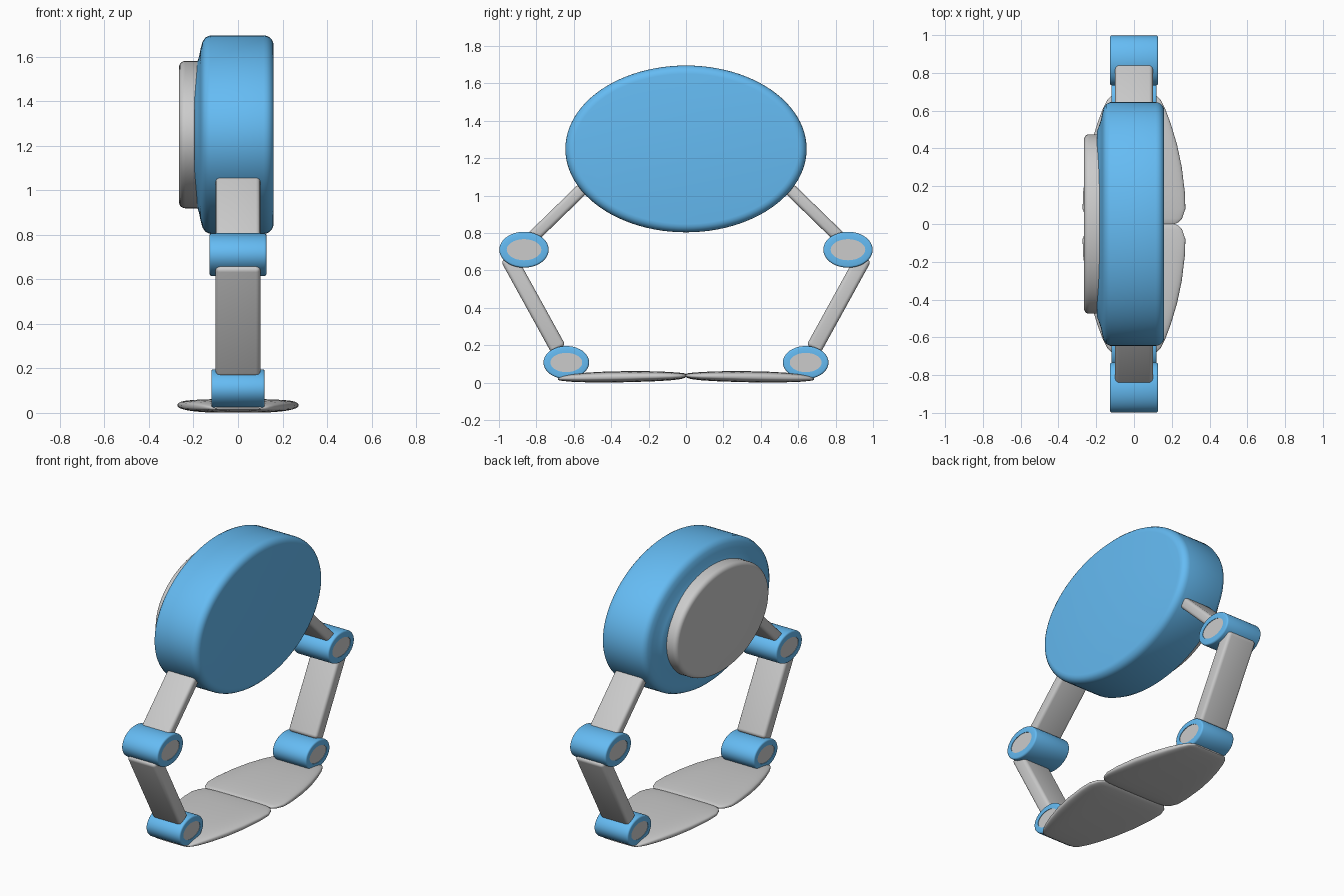
import bpy, bmesh, math
from mathutils import Vector

if "Cube" in bpy.data.objects:
    bpy.data.objects.remove(bpy.data.objects["Cube"])

blue = bpy.data.materials.new("blue")
blue.diffuse_color = (0.13, 0.50, 0.90, 1)
blue.use_nodes = True
blue.node_tree.nodes["Principled BSDF"].inputs["Base Color"].default_value = blue.diffuse_color


def finish(name, bm, mat=None):
    bmesh.ops.recalc_face_normals(bm, faces=bm.faces[:])
    me = bpy.data.meshes.new(name)
    bm.to_mesh(me)
    bm.free()
    ob = bpy.data.objects.new(name, me)
    bpy.context.collection.objects.link(ob)
    if mat:
        me.materials.append(mat)
    bpy.ops.object.select_all(action='DESELECT')
    ob.select_set(True)
    bpy.context.view_layer.objects.active = ob
    bpy.ops.object.shade_smooth_by_angle(angle=math.radians(40))
    return ob


def loft(name, rings, mat=None):
    """Skin a list of point rings and cap both ends."""
    bm = bmesh.new()
    vs = [[bm.verts.new(p) for p in r] for r in rings]
    n = len(vs[0])
    for a, b in zip(vs, vs[1:]):
        for i in range(n):
            j = (i + 1) % n
            bm.faces.new((a[i], a[j], b[j], b[i]))
    bm.faces.new(vs[0])
    bm.faces.new(vs[-1])
    return finish(name, bm, mat)


def oval(name, cy, cz, ry, rz, profile, mat=None, n=72):
    """Oval solid along x; profile is (x, inset from the rim)."""
    ang = [2 * math.pi * i / n for i in range(n)]
    return loft(name, [[(x, cy + (ry - d) * math.cos(t), cz + (rz - d) * math.sin(t))
                        for t in ang] for x, d in profile], mat)


def rounded(x0, x1, r, steps=5):
    """Profile from x0 to x1 with quarter-round rims of radius r."""
    q = [math.pi / 2 * i / steps for i in range(steps + 1)]
    left = [(x0 + r - r * math.cos(t), r - r * math.sin(t)) for t in q]
    right = [(x1 - r + r * math.sin(t), r - r * math.cos(t)) for t in q]
    return left + right


def bar(name, p0, p1, width, thick):
    """Rounded flat bar between two points in the y-z plane."""
    a, b = Vector((0, *p0)), Vector((0, *p1))
    bm = bmesh.new()
    bmesh.ops.create_cube(bm, size=1)
    bmesh.ops.scale(bm, vec=(width, thick, (b - a).length), verts=bm.verts)
    bmesh.ops.bevel(bm, geom=bm.edges[:], offset=0.02, segments=4, profile=0.5, affect='EDGES')
    ob = finish(name, bm)
    d = b - a
    ob.location = (a + b) / 2
    ob.rotation_euler = (math.atan2(-d.y, d.z), 0, 0)
    return ob


# Oval body with a soft shoulder towards the back disc
right_rim = [p for p in rounded(-0.14, 0.16, 0.045) if p[0] > 0.05]
oval("body", 0, 1.25, 0.645, 0.446,
     [(-0.195, 0.15), (-0.185, 0.125), (-0.175, 0.095), (-0.168, 0.06), (-0.160, 0.03),
      (-0.147, 0.010), (-0.125, 0)] + right_rim, blue, 96)
oval("side_disc", 0, 1.25, 0.475, 0.331, rounded(-0.265, -0.14, 0.028), None, 96)

for s, side in ((-1, "front"), (1, "back")):
    # Joints with grey end caps
    for part, cy, cz, ry, rz, hx in (("upper_joint", 0.866, 0.711, 0.132, 0.096, 0.128),
                                     ("lower_joint", 0.640, 0.108, 0.122, 0.088, 0.120)):
        k = ry * 0.3
        prof = rounded(-hx, hx, 0.010, 3)
        prof = [(-hx + 0.008, k), (-hx, k)] + prof + [(hx, k), (hx - 0.008, k)]
        oval(f"{side}_{part}", s * cy, cz, ry, rz, prof, blue, 48)
        oval(f"{side}_{part}_cap", s * cy, cz, ry - k, rz - k,
             [(-hx + 0.003, 0), (hx - 0.003, 0)], None, 48)

    # Arm bars
    bar(f"{side}_upper_arm", (s * 0.545, 1.045), (s * 0.84, 0.758), 0.20, 0.066)
    bar(f"{side}_lower_arm", (s * 0.952, 0.670), (s * 0.682, 0.180), 0.20, 0.086)

    # Tapered foot plate: y, half width, bottom z, top z
    stations = [(0.000, 0.215, 0.030, 0.046), (0.008, 0.235, 0.025, 0.050),
                (0.03, 0.255, 0.019, 0.053), (0.08, 0.272, 0.013, 0.057),
                (0.16, 0.270, 0.008, 0.061), (0.30, 0.253, 0.003, 0.062),
                (0.42, 0.228, 0.001, 0.060), (0.53, 0.195, 0.002, 0.054),
                (0.61, 0.165, 0.005, 0.046), (0.655, 0.142, 0.009, 0.038),
                (0.677, 0.122, 0.012, 0.031), (0.685, 0.100, 0.017, 0.025)]
    rings = []
    for y, w, lo, hi in stations:
        ring = []
        for i in range(48):
            c, q = math.cos(math.tau * i / 48), math.sin(math.tau * i / 48)
            ring.append((w * math.copysign(abs(c) ** 0.5, c), s * y,
                         (lo + hi) / 2 + (hi - lo) / 2 * math.copysign(abs(q) ** 0.65, q)))
        rings.append(ring)
    loft(f"{side}_foot_plate", rings)
